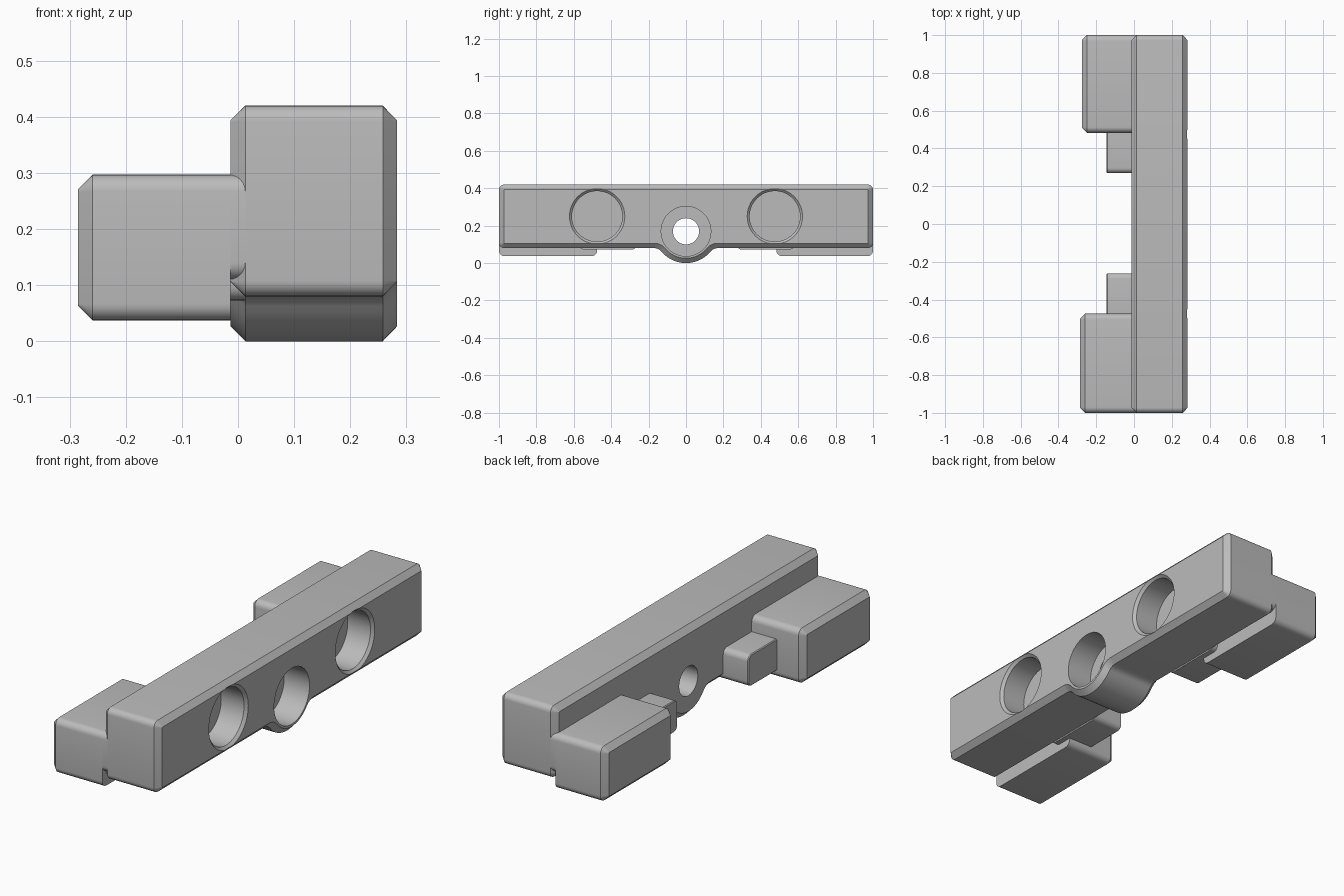
import bpy
import bmesh
from math import cos, sin, pi, radians, sqrt, atan2, degrees

cube = bpy.data.objects.get("Cube")
if cube:
    bpy.data.objects.remove(cube, do_unlink=True)

grey = bpy.data.materials.new("plain grey")
grey.use_nodes = True
grey.diffuse_color = (0.5, 0.5, 0.5, 1)
grey.node_tree.nodes["Principled BSDF"].inputs["Base Color"].default_value = (0.5, 0.5, 0.5, 1)


def outline(arcs, inset):
    """Chain arcs (y, z, radius, start, end, steps); a clockwise arc is concave."""
    points = []
    for y, z, radius, start, end, steps in arcs:
        r = radius - inset if end > start else radius + inset
        for i in range(steps + 1):
            a = radians(start + (end - start) * i / steps)
            points.append((y + r * cos(a), z + r * sin(a)))
    return points


def loft(name, arcs, sections):
    """Solid along x through sections (x, inset)."""
    bm = bmesh.new()
    rings = [[bm.verts.new((x, y, z)) for y, z in outline(arcs, inset)]
             for x, inset in sections]
    for a, b in zip(rings, rings[1:]):
        for i in range(len(a)):
            j = (i + 1) % len(a)
            bm.faces.new((a[i], a[j], b[j], b[i]))
    bm.faces.new(rings[0])
    bm.faces.new(rings[-1])
    bmesh.ops.recalc_face_normals(bm, faces=bm.faces)
    mesh = bpy.data.meshes.new(name)
    bm.to_mesh(mesh)
    bm.free()
    mesh.materials.append(grey)
    obj = bpy.data.objects.new(name, mesh)
    bpy.context.collection.objects.link(obj)
    return obj


def smooth(obj):
    bpy.ops.object.select_all(action='DESELECT')
    obj.select_set(True)
    bpy.context.view_layer.objects.active = obj
    bpy.ops.object.shade_smooth_by_angle(angle=radians(30))


def rounded(y0, y1, z0, z1, r):
    return [(y1 - r, z1 - r, r, 0, 90, 6), (y0 + r, z1 - r, r, 90, 180, 6),
            (y0 + r, z0 + r, r, 180, 270, 6), (y1 - r, z0 + r, r, 270, 360, 6)]


def circle(y, z, r):
    return [(y, z, r, 0, 352.5, 47)]


# Main bar, with a round boss blended into its underside
BOTTOM, BOSS_Z, BOSS_R, FILLET = 0.08, 0.17, 0.17, 0.05
drop = BOSS_Z - BOTTOM + FILLET
reach = sqrt((BOSS_R + FILLET) ** 2 - drop ** 2)
tilt = degrees(atan2(drop, reach))
corners = rounded(-1, 1, BOTTOM, 0.42, 0.028)
boss = [(-reach, BOTTOM - FILLET, FILLET, 90, tilt, 6),
        (0, BOSS_Z, BOSS_R, 180 + tilt, 360 - tilt, 16),
        (reach, BOTTOM - FILLET, FILLET, 180 - tilt, 90, 6)]
bar = loft("main_bar", corners[:3] + boss + corners[3:],
           [(-0.013, 0.026), (0.013, 0), (0.258, 0), (0.283, 0.026)])

# Blind side bores with chamfered mouths, and the stepped centre hole
cutters = [loft("bore_cutter", circle(y, 0.25, 0.148),
                [(0.3, -0.017), (0.27, 0.013), (0.15, 0.013)]) for y in (-0.475, 0.475)]
cutters.append(loft("centre_cutter", circle(0, BOSS_Z, 0.133),
                    [(0.3, 0), (0.15, 0), (0.15, 0.063), (-0.05, 0.063)]))
bpy.context.view_layer.objects.active = bar
for cutter in cutters:
    cutter.hide_render = True
    mod = bar.modifiers.new("hole", 'BOOLEAN')
    mod.operation = 'DIFFERENCE'
    mod.solver = 'EXACT'
    mod.object = cutter
    bpy.ops.object.modifier_apply(modifier=mod.name)
    bpy.data.objects.remove(cutter, do_unlink=True)
smooth(bar)

# End blocks, the web joining each to the bar, and the small tabs beside them
for side, inner, outer_x in (("front", -0.475, -0.285), ("back", 0.483, -0.276)):
    s = 1 if inner > 0 else -1
    low, high = sorted((inner, s))
    smooth(loft(side + "_block", rounded(low, high, 0.037, 0.297, 0.03),
                [(outer_x, 0.026), (outer_x + 0.026, 0), (-0.013, 0)]))
    smooth(loft(side + "_web", rounded(low, high, 0.11, 0.297, 0.03),
                [(-0.02, 0), (0.013, 0)]))
    low, high = sorted((inner - s * 0.214, inner + s * 0.1))
    smooth(loft(side + "_tab", rounded(low, high, 0.073, 0.223, 0.028),
                [(-0.145, 0.004), (-0.141, 0), (0.013, 0)]))
